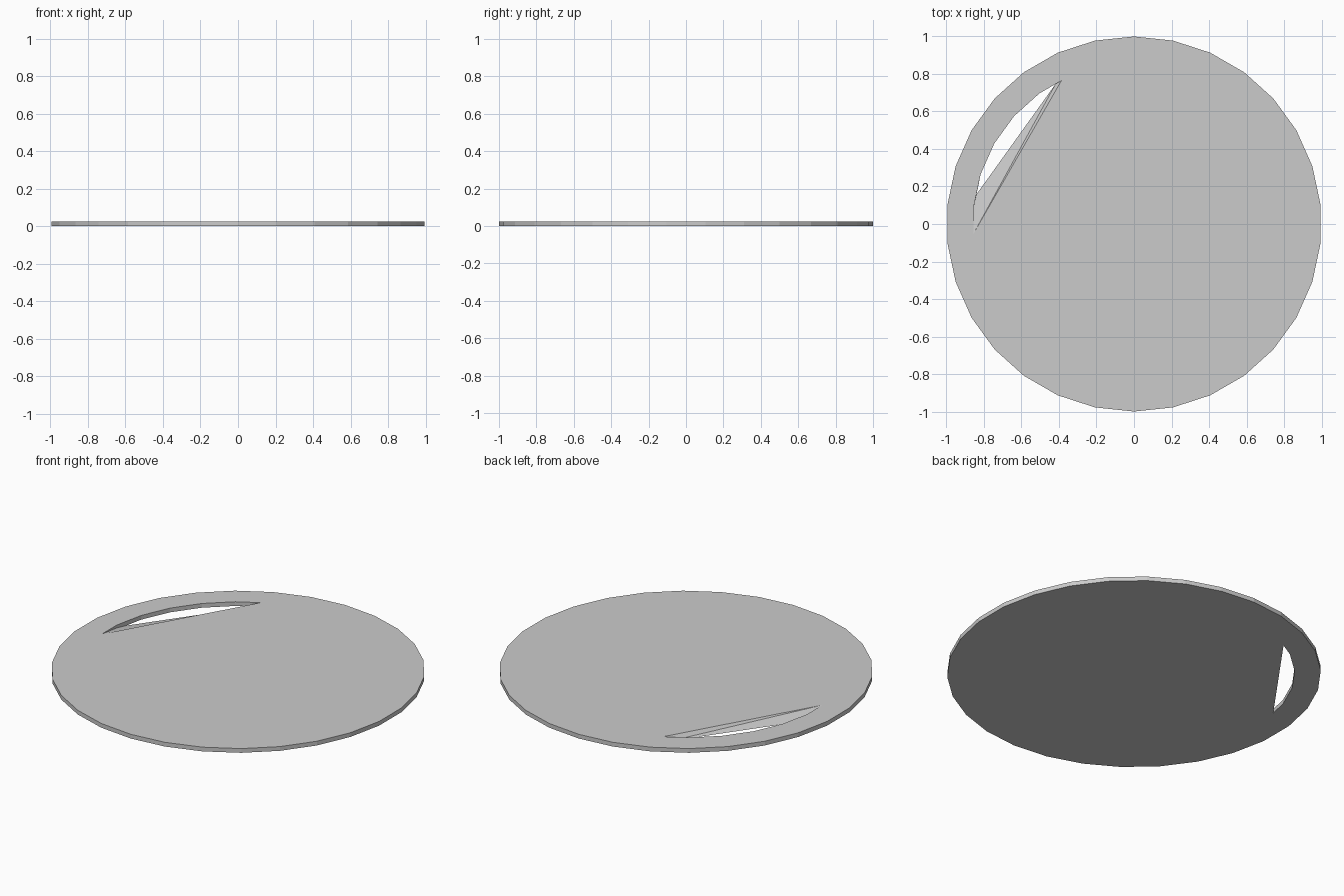
import bpy, bmesh
from math import radians, sin, cos

if "Cube" in bpy.data.objects:
    bpy.data.objects.remove(bpy.data.objects["Cube"])

SIDES, H, R_SLOT = 30, 0.025, 0.86

def ring_point(r, deg):
    return (r * cos(radians(deg)), r * sin(radians(deg)))

bm = bmesh.new()

def vert(xy, z):
    return bm.verts.new((xy[0], xy[1], z))

def loop_edges(verts):
    out = []
    for a, b in zip(verts, verts[1:] + verts[:1]):
        out.append(bm.edges.get((a, b)) or bm.edges.new((a, b)))
    return out

# Outer rim of the disc
rim = [ring_point(1, 90 + 360 * i / SIDES) for i in range(SIDES)]
rim_low = [vert(p, 0) for p in rim]
rim_top = [vert(p, H) for p in rim]
for i in range(SIDES):
    j = (i + 1) % SIDES
    bm.faces.new((rim_low[i], rim_low[j], rim_top[j], rim_top[i]))

# Slot outline: shared arc, with a wider opening on top than below
arc = [ring_point(R_SLOT, a) for a in (126, 138, 150, 162)]
bend = ring_point(R_SLOT, 174)
tip_top, end_top = vert((-0.387, 0.765), H), vert((-0.855, -0.05), H)
tip_low, end_low = vert((-0.418, 0.747), 0), vert((-0.84, 0.158), 0)
arc_top = [vert(p, H) for p in arc]
arc_low = [vert(p, 0) for p in arc]
bend_top, bend_mid = vert(bend, H), vert(bend, 0.008)

# Upright curved wall of the slot
top = [tip_top] + arc_top
low = [tip_low] + arc_low
for i in range(4):
    bm.faces.new((top[i], top[i + 1], low[i + 1], low[i]))
bm.faces.new((arc_top[3], bend_top, bend_mid, end_low, arc_low[3]))
bm.faces.new((bend_top, end_top, bend_mid))

# Sloping ramp of the slot
bm.faces.new((tip_top, tip_low, end_top))
bm.faces.new((tip_low, end_low, end_top))
bm.faces.new((end_low, bend_mid, end_top))

# Flat top and underside, each with the slot left open
for outer, inner in ((rim_top, top + [bend_top, end_top]), (rim_low, low + [end_low])):
    bmesh.ops.triangle_fill(bm, use_beauty=True,
                            edges=loop_edges(outer) + loop_edges(inner))

bmesh.ops.recalc_face_normals(bm, faces=bm.faces[:])
mesh = bpy.data.meshes.new("slotted_disc")
bm.to_mesh(mesh)
bm.free()
bpy.context.collection.objects.link(bpy.data.objects.new("slotted_disc", mesh))
